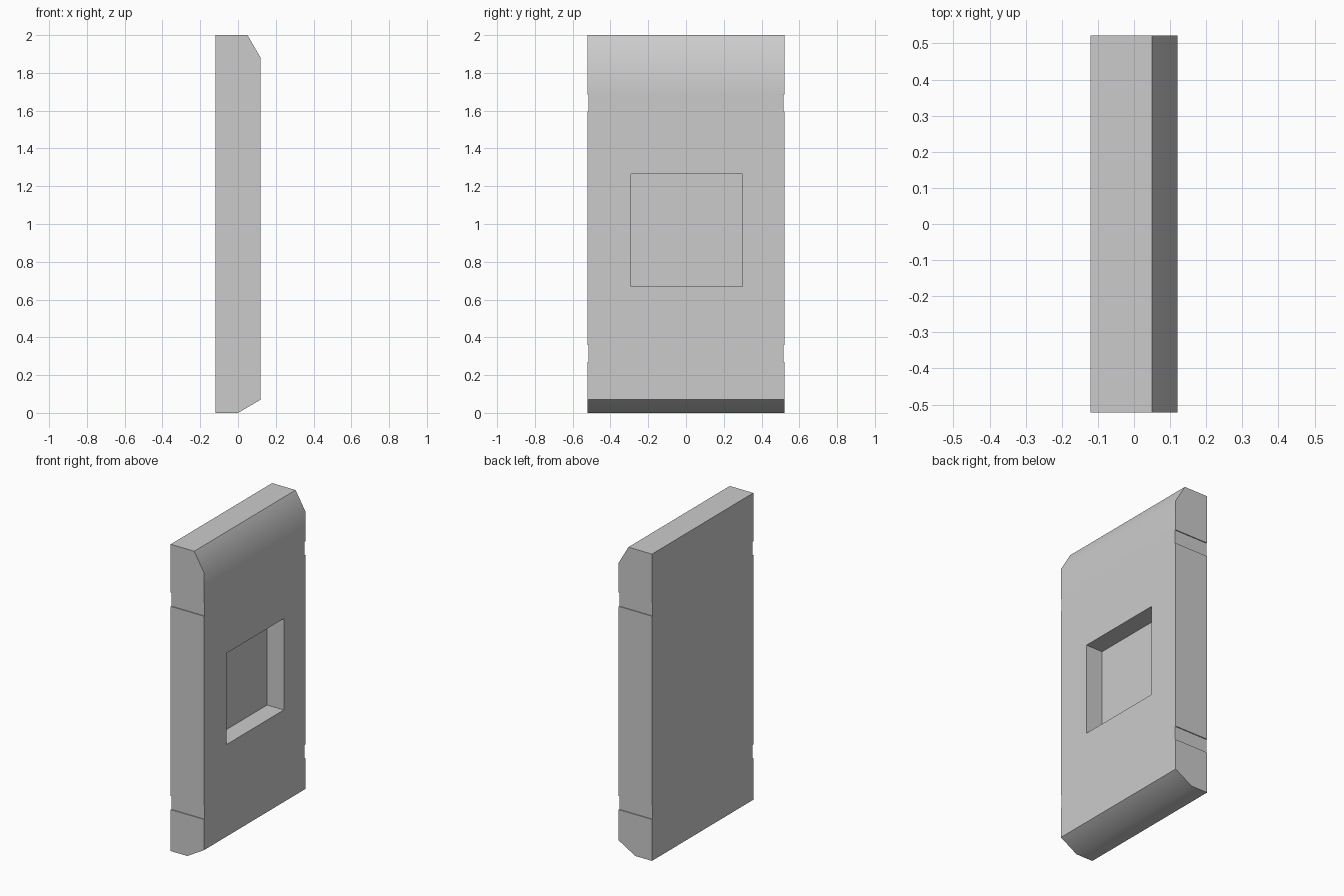
import bpy, bmesh
from math import radians

cube = bpy.data.objects.get("Cube")
if cube:
    bpy.data.objects.remove(cube, do_unlink=True)

HALF_X, HALF_Y, HEIGHT = 0.12, 0.522, 2.0
GROOVE_DEPTH = 0.006
GROOVES = [(0.27, 0.36), (1.595, 1.685)]

grey = bpy.data.materials.new("plain grey")
grey.use_nodes = True
grey.diffuse_color = (0.6, 0.6, 0.6, 1)
grey.node_tree.nodes["Principled BSDF"].inputs["Base Color"].default_value = grey.diffuse_color


def add_object(name, bm):
    bmesh.ops.recalc_face_normals(bm, faces=bm.faces)
    mesh = bpy.data.meshes.new(name)
    bm.to_mesh(mesh)
    bm.free()
    mesh.materials.append(grey)
    obj = bpy.data.objects.new(name, mesh)
    bpy.context.collection.objects.link(obj)
    return obj


def prism(profile):
    """Extrude an x-z outline across the full depth."""
    bm = bmesh.new()
    face = bm.faces.new([bm.verts.new((x, -HALF_Y, z)) for x, z in profile])
    new = bmesh.ops.extrude_face_region(bm, geom=[face])["geom"]
    moved = [v for v in new if isinstance(v, bmesh.types.BMVert)]
    bmesh.ops.translate(bm, verts=moved, vec=(0, 2 * HALF_Y, 0))
    return bm


def cut_box(target, low, high):
    """Cut an axis-aligned box out of the target."""
    bm = bmesh.new()
    bmesh.ops.create_cube(bm, size=1)
    for v in bm.verts:
        v.co = [lo if c < 0 else hi for c, lo, hi in zip(v.co, low, high)]
    cutter = add_object("cutter", bm)
    cutter.hide_render = True
    mod = target.modifiers.new("cut", 'BOOLEAN')
    mod.operation, mod.solver, mod.object = 'DIFFERENCE', 'EXACT', cutter
    bpy.ops.object.modifier_apply(modifier=mod.name)
    bpy.data.objects.remove(cutter, do_unlink=True)


# Slab with a chamfered top and bottom on one broad side
bm = prism([(-HALF_X, 0), (0, 0), (HALF_X, 0.07), (HALF_X, 1.88),
            (0.05, HEIGHT), (-HALF_X, HEIGHT)])
bmesh.ops.bisect_plane(bm, geom=bm.verts[:] + bm.edges[:] + bm.faces[:],
                       plane_co=(0, 0, GROOVES[1][1]), plane_no=(0, 0, 1))
slab = add_object("slab", bm)
bpy.ops.object.select_all(action='DESELECT')
slab.select_set(True)
bpy.context.view_layer.objects.active = slab

# Square pocket in the broad face
cut_box(slab, (0, -0.29, 0.67), (0.3, 0.3, 1.265))

# Shallow grooves across both narrow edges
for bottom, top in GROOVES:
    for side in (-1, 1):
        inner, outer = side * (HALF_Y - GROOVE_DEPTH), side * (HALF_Y + 0.1)
        cut_box(slab, (-0.3, min(inner, outer), bottom), (0.3, max(inner, outer), top))

# Soft shading over the upper chamfer only
bpy.ops.object.shade_smooth_by_angle(angle=radians(35))
